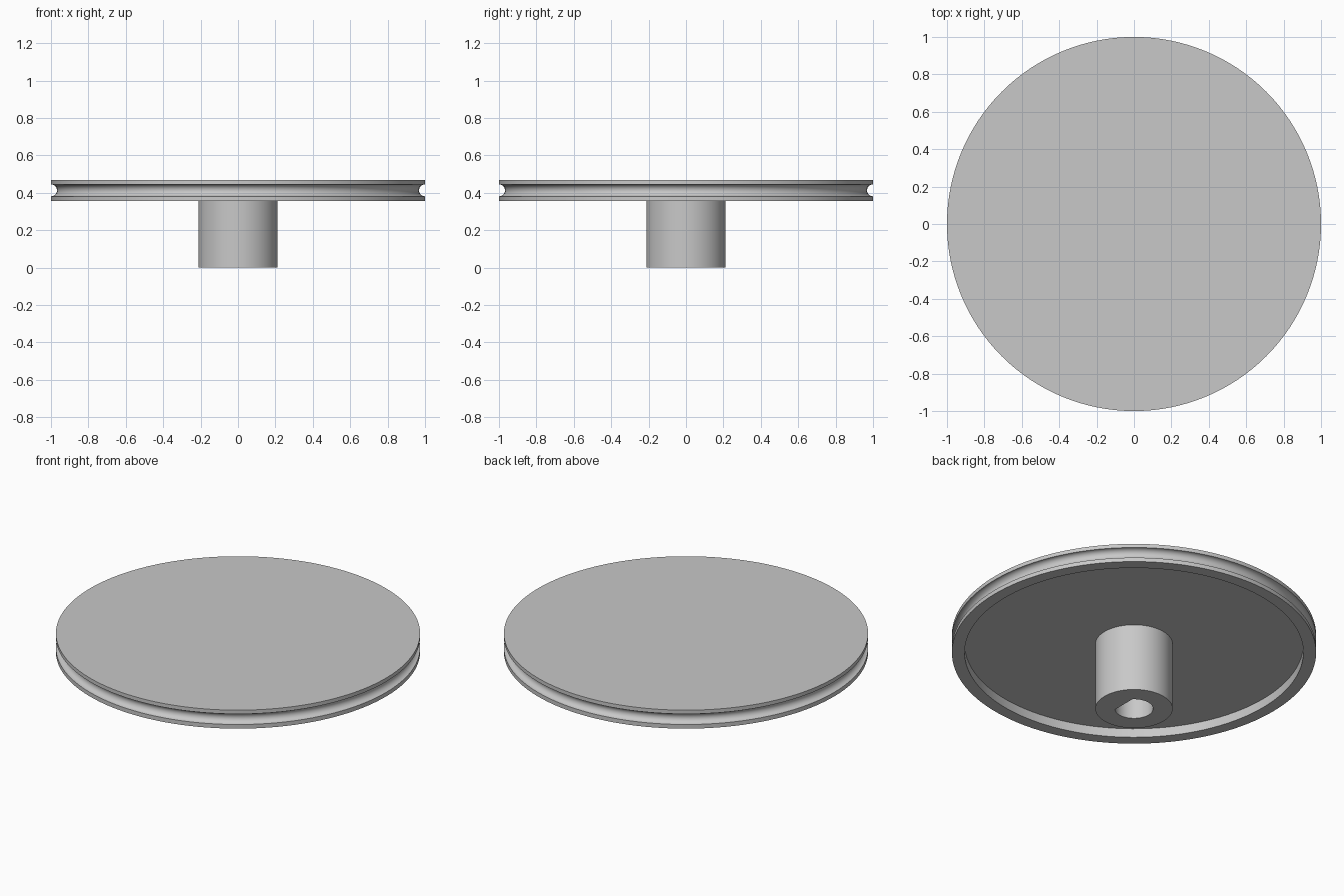
import bpy, bmesh, math

cube = bpy.data.objects.get("Cube")
if cube:
    bpy.data.objects.remove(cube, do_unlink=True)

SEGMENTS = 128
RIM_BOTTOM, RIM_TOP = 0.356, 0.468
FLOOR = 0.41                       # underside of the thin web
GROOVE_Z, GROOVE_R = 0.413, 0.032
BORE_R = 0.105
BORE_FLAT = BORE_R * math.cos(math.pi / 4)

grey = bpy.data.materials.new("plain grey")
grey.use_nodes = True
colour = (0.58, 0.58, 0.58, 1)
grey.diffuse_color = colour
grey.node_tree.nodes["Principled BSDF"].inputs["Base Color"].default_value = colour


def round_section(radius):
    return lambda angle: radius


def d_section(angle):
    """Circle cut by a flat on the +x side."""
    c = math.cos(angle)
    return min(BORE_R, BORE_FLAT / c) if c > 0 else BORE_R


def loft(name, rings, cap_ends):
    """Join successive (section, height) rings into a smooth-shaded object."""
    bm = bmesh.new()
    loops = []
    for section, z in rings:
        loop = []
        for i in range(SEGMENTS):
            a = math.tau * i / SEGMENTS
            r = section(a)
            loop.append(bm.verts.new((r * math.cos(a), r * math.sin(a), z)))
        loops.append(loop)
    for low, high in zip(loops, loops[1:]):
        for i in range(SEGMENTS):
            j = (i + 1) % SEGMENTS
            bm.faces.new((low[i], low[j], high[j], high[i]))
    if cap_ends:
        bm.faces.new(loops[0][::-1])
        bm.faces.new(loops[-1])
    mesh = bpy.data.meshes.new(name)
    bm.to_mesh(mesh)
    bm.free()
    mesh.materials.append(grey)
    obj = bpy.data.objects.new(name, mesh)
    bpy.context.collection.objects.link(obj)
    bpy.ops.object.select_all(action="DESELECT")
    obj.select_set(True)
    bpy.context.view_layer.objects.active = obj
    bpy.ops.object.shade_smooth_by_angle(angle=math.radians(30))
    return obj


# Grooved wheel with a shallow recess underneath
groove = []
for k in range(17):
    t = math.pi * k / 16
    groove.append((1 - GROOVE_R * math.sin(t), GROOVE_Z - GROOVE_R * math.cos(t)))
profile = [(0.93, FLOOR), (0.93, RIM_BOTTOM), (1, RIM_BOTTOM)] + groove + [(1, RIM_TOP)]
loft("grooved_wheel", [(round_section(r), z) for r, z in profile], True)

# Hub with a D-shaped shaft bore
hub = round_section(0.212)
loft("hub", [(d_section, FLOOR), (d_section, 0), (hub, 0), (hub, FLOOR)], False)
